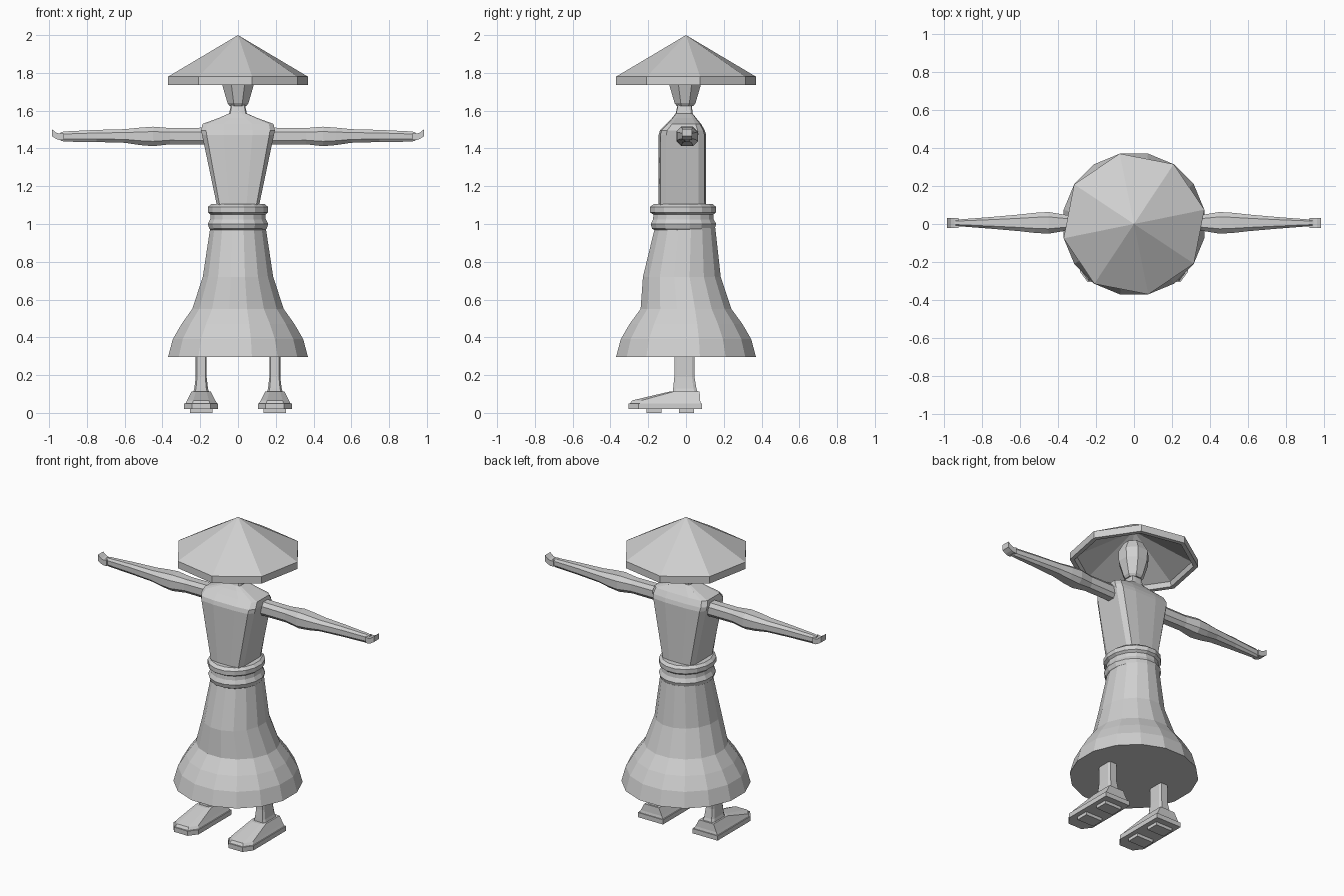
import bpy, bmesh, math
from mathutils import Vector

if "Cube" in bpy.data.objects:
    bpy.data.objects.remove(bpy.data.objects["Cube"])

grey = bpy.data.materials.new("plain_grey")
grey.diffuse_color = (0.63, 0.63, 0.63, 1)
grey.use_nodes = True
grey.node_tree.nodes["Principled BSDF"].inputs["Base Color"].default_value = grey.diffuse_color


def loft(name, rings, cap=True):
    """Skin a list of equally sized point rings into one flat-shaded object."""
    bm = bmesh.new()
    rows = [[bm.verts.new(p) for p in ring] for ring in rings]
    n = len(rows[0])
    for a, b in zip(rows, rows[1:]):
        for i in range(n):
            j = (i + 1) % n
            bm.faces.new((a[i], a[j], b[j], b[i]))
    if cap:
        bm.faces.new(rows[0])
        bm.faces.new(rows[-1])
    bmesh.ops.remove_doubles(bm, verts=bm.verts, dist=1e-5)
    bmesh.ops.recalc_face_normals(bm, faces=bm.faces)
    me = bpy.data.meshes.new(name)
    bm.to_mesh(me)
    bm.free()
    me.materials.append(grey)
    ob = bpy.data.objects.new(name, me)
    bpy.context.collection.objects.link(ob)
    return ob


def ellipse(z, rx, y0, y1, n=16, turn=None):
    """Horizontal ring between y0 and y1."""
    turn = math.pi / n if turn is None else turn
    c, r = (y0 + y1) / 2, (y1 - y0) / 2
    return [Vector((rx * math.cos(turn + math.tau * i / n),
                    c + r * math.sin(turn + math.tau * i / n), z)) for i in range(n)]


def outline(shape, z, cx, hx, y0, y1):
    """Place a unit outline in a horizontal box."""
    c, r = (y0 + y1) / 2, (y1 - y0) / 2
    return [Vector((cx + hx * u, c + r * v, z)) for u, v in shape]


def quadrants(points):
    """Mirror first-quadrant points to a full closed outline."""
    q1 = points
    q2 = [(-u, v) for u, v in reversed(points)]
    q3 = [(-u, -v) for u, v in points]
    q4 = [(u, -v) for u, v in reversed(points)]
    return q1 + q2 + q3 + q4


# Skirt with a flat underside
loft("skirt", [ellipse(*r) for r in [
    (0.295, 0.378, -0.378, 0.378), (0.39, 0.352, -0.352, 0.352),
    (0.47, 0.305, -0.305, 0.305), (0.55, 0.247, -0.245, 0.245),
    (0.72, 0.19, -0.232, 0.188), (0.98, 0.15, -0.168, 0.158)]])

# Belt made of two rounded bands
loft("belt", [ellipse(*r) for r in [
    (0.965, 0.145, -0.165, 0.145), (0.975, 0.155, -0.183, 0.155),
    (1.0, 0.163, -0.19, 0.163), (1.025, 0.15, -0.178, 0.15),
    (1.05, 0.148, -0.175, 0.148), (1.062, 0.163, -0.195, 0.163),
    (1.09, 0.163, -0.195, 0.163), (1.105, 0.145, -0.175, 0.145)]])

# Torso, sloping shoulders and neck
body = quadrants([(1, 0.68), (0.87, 0.93), (0.4, 1)])
loft("torso", [outline(body, z, 0, hx, y0, y1) for z, hx, y0, y1 in [
    (1.08, 0.108, -0.145, 0.107), (1.10, 0.112, -0.145, 0.107),
    (1.47, 0.19, -0.145, 0.107), (1.495, 0.195, -0.138, 0.10),
    (1.53, 0.188, -0.103, 0.08), (1.56, 0.105, -0.075, 0.055),
    (1.585, 0.047, -0.055, 0.035), (1.64, 0.035, -0.042, 0.03)]])

# Head
loft("head", [ellipse(z, r, -0.005 - r, -0.005 + r, 8) for z, r in [
    (1.625, 0.048), (1.64, 0.06), (1.735, 0.09), (1.80, 0.092), (1.86, 0.06)]])

# Wide conical hat, hollow underneath
loft("hat", [ellipse(z, r, -r, r, 8, math.radians(11.5)) for z, r in [
    (2.0, 0), (1.78, 0.378), (1.735, 0.378), (1.735, 0.35), (1.765, 0.34),
    (1.95, 0)]], cap=False)

# Arms, hands, legs and shoes on both sides
arm_shape = quadrants([(1, 0.5), (0.55, 1)])
leg_shape = quadrants([(1, 0.75), (0.75, 1)])
sole_shape = [(1, 1), (-1, 1), (-1, -0.72), (-0.55, -1), (0.55, -1), (1, -0.72)]
box = [(1, 1), (-1, 1), (-1, -1), (1, -1)]

for side, s in (("left", -1), ("right", 1)):
    rings = []
    for x, hy, z0, z1 in [
            (0.16, 0.04, 1.42, 1.51), (0.36, 0.042, 1.422, 1.508),
            (0.45, 0.057, 1.412, 1.515), (0.52, 0.053, 1.418, 1.51),
            (0.60, 0.044, 1.43, 1.502), (0.75, 0.031, 1.434, 1.498),
            (0.92, 0.018, 1.436, 1.49), (0.94, 0.016, 1.442, 1.485)]:
        rings.append([Vector((s * x, 0.006 + hy * u, (z0 + z1) / 2 + (z1 - z0) / 2 * v))
                      for u, v in arm_shape])
    loft(side + "_arm", rings)

    # Upturned hand
    profile = [(0.925, 1.445, 1.482), (0.945, 1.444, 1.478),
               (0.962, 1.45, 1.483), (0.985, 1.465, 1.502)]
    loft(side + "_hand", [[Vector((s * x, y, z)) for y, z in
         ((-0.022, z0), (0.032, z0), (0.032, z1), (-0.022, z1))]
         for x, z0, z1 in profile])

    cx = s * 0.195
    loft(side + "_leg", [outline(leg_shape, z, cx, hx, y0, y1) for z, hx, y0, y1 in [
        (0.10, 0.045, -0.07, 0.065), (0.13, 0.036, -0.068, 0.055),
        (0.19, 0.029, -0.062, 0.045), (0.30, 0.029, -0.06, 0.045)]])

    # Shoe upper slopes down toward the toe
    low = outline(sole_shape, 0.045, cx, 0.086, -0.3, 0.08)
    mid = outline(sole_shape, 0.066, cx, 0.075, -0.285, 0.075)
    top = outline(sole_shape, 0.112, cx, 0.052, -0.09, 0.072)
    loft(side + "_shoe", [low, mid, top])
    loft(side + "_sole", [outline(sole_shape, z, cx, 0.09, -0.305, 0.085)
                          for z in (0.02, 0.05)])
    for part, y0, y1 in (("toe", -0.21, -0.13), ("heel", -0.037, 0.043)):
        loft(f"{side}_{part}_pad", [outline(box, z, cx, 0.06, y0, y1)
                                    for z in (0.0, 0.025)])
